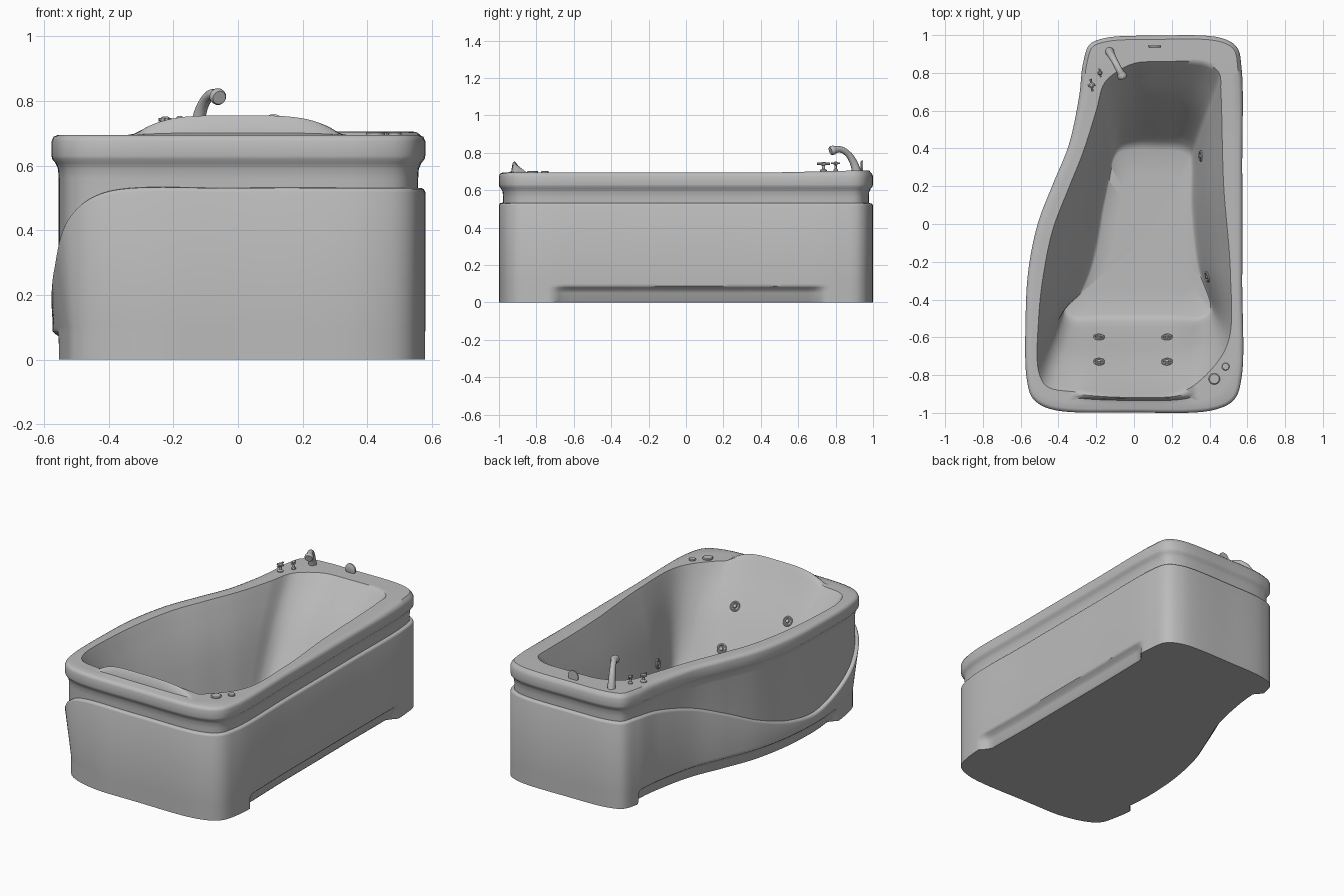
import bpy, bmesh, math
from mathutils import Vector
from mathutils.bvhtree import BVHTree

if "Cube" in bpy.data.objects:
    bpy.data.objects.remove(bpy.data.objects["Cube"])

mat = bpy.data.materials.new("plain grey")
mat.use_nodes = True
GREY = (0.5, 0.5, 0.5, 1)
mat.diffuse_color = GREY
mat.node_tree.nodes["Principled BSDF"].inputs["Base Color"].default_value = GREY

STEPS = 16


def finish(name, bm, angle=35):
    bmesh.ops.recalc_face_normals(bm, faces=bm.faces)
    mesh = bpy.data.meshes.new(name)
    bm.to_mesh(mesh)
    mesh.materials.append(mat)
    mesh.shade_smooth()
    mesh.set_sharp_from_angle(angle=math.radians(angle))
    ob = bpy.data.objects.new(name, mesh)
    bpy.context.collection.objects.link(ob)


def spline(points):
    """Closed centripetal spline through the points."""
    pts, out, n = [Vector(p) for p in points], [], len(points)
    for i in range(n):
        p = [pts[(i + k - 1) % n] for k in range(4)]
        t = [0]
        for a, b in zip(p, p[1:]):
            t.append(t[-1] + (b - a).length ** 0.5)
        for s in range(STEPS):
            u = t[1] + (t[2] - t[1]) * s / STEPS
            a = [p[j].lerp(p[j + 1], (u - t[j]) / (t[j + 1] - t[j])) for j in range(3)]
            b = [a[j].lerp(a[j + 1], (u - t[j]) / (t[j + 2] - t[j])) for j in range(2)]
            out.append(b[0].lerp(b[1], s / STEPS))
    return out


def loft(bm, rings):
    vs = [[bm.verts.new(p) for p in r] for r in rings]
    n = len(vs[0])
    for a, b in zip(vs, vs[1:]):
        for i in range(n):
            j = (i + 1) % n
            bm.faces.new((a[i], a[j], b[j], b[i]))
    bm.faces.new(vs[0])
    bm.faces.new(vs[-1])


def smooth(v, lo, hi):
    u = min(max((v - lo) / (hi - lo), 0), 1)
    return u * u * (3 - 2 * u)


# Plan outlines, anticlockwise from the front centre, matched point for point
OUTER = [(0, -.998), (.42, -.985), (.53, -.93), (.57, -.81), (.573, -.3), (.573, .3),
         (.57, .82), (.545, .935), (.46, .985), (.1, .997), (-.15, .985), (-.235, .95),
         (-.27, .85), (-.29, .68), (-.345, .42), (-.43, .21), (-.51, 0), (-.56, -.25),
         (-.574, -.5), (-.568, -.82), (-.525, -.935), (-.42, -.985)]
OPENING = [(0, -.91), (.25, -.89), (.4, -.78), (.5, -.62), (.51, -.25), (.475, .2),
           (.46, .7), (.45, .8), (.38, .85), (.15, .86), (0, .85), (-.1, .8),
           (-.16, .74), (-.2, .6), (-.27, .38), (-.35, .18), (-.43, -.03), (-.48, -.27),
           (-.505, -.5), (-.505, -.78), (-.46, -.86), (-.3, -.89)]
FLOOR = [(0, -.5), (.2, -.5), (.36, -.5), (.41, -.46), (.345, -.22), (.31, .1),
         (.31, .33), (.3, .38), (.25, .41), (.12, .42), (0, .42), (-.08, .4),
         (-.11, .36), (-.13, .28), (-.145, .2), (-.17, .08), (-.2, -.1), (-.24, -.25),
         (-.3, -.38), (-.37, -.46), (-.33, -.5), (-.18, -.5)]
# Height of the apron's top edge: level, with a sweep down along the curved side
EDGE = [.53] * 13 + [.51, .44, .35, .25, .17, .15, .29, .44, .515]

outer = spline([(x, y, e) for (x, y), e in zip(OUTER, EDGE)])
opening = spline([(x, y, 0) for x, y in OPENING])
floor = spline([(x, y, 0) for x, y in FLOOR])
count = len(outer)


def inward(i):
    d = outer[(i + 1) % count] - outer[i - 1]
    return Vector((-d.y, d.x, 0)).normalized()


normals = [inward(i) for i in range(count)]


def skin(offset, height):
    """Outer ring; offset and height are numbers or functions of the point."""
    ring = []
    for p, n in zip(outer, normals):
        o = offset(p) if callable(offset) else offset
        q = p + n * o
        ring.append(Vector((q.x, q.y, height(p) if callable(height) else height)))
    return ring


def taper(p):
    """Lean of the front corner under the swept edge."""
    return .035 * smooth(-p.y, .45, .9) * smooth(-p.x, .2, .55)


def toe(depth):
    def offset(p):
        start, end = (-.71, .75) if p.x > 0 else (-.7, .86)
        side = p.x > .5 or p.x < -.2
        recess = smooth(p.y, start, start + .05) * (1 - smooth(p.y, end - .06, end))
        return depth * recess * side + taper(p)
    return offset


def deck(s, bump):
    """Ring across the rim top, from outer edge to basin edge."""
    ring = []
    for p, n, q in zip(outer, normals, opening):
        r = (p + n * .02).lerp(q, s)
        dome = max(0, 1 - (r.x / .32) ** 4) * (r.y < -.7)
        r.z = .695 + .06 * dome * bump + .01 * smooth(r.y, .4, .95)
        ring.append(r)
    return ring


def basin(t, z):
    ring = []
    for a, r, b in zip(opening, deck(1, .8), floor):
        q = a.lerp(b, t)
        q.z = z + (r.z - .695) * max(0, 1 - t) ** 4
        ring.append(q)
    return ring


# Tub: apron with toe recesses, neck, rolled rim and basin in one skin
rings = [skin(toe(.05), 0), skin(toe(.042), .01), skin(toe(.036), .05),
         skin(toe(.025), .068), skin(toe(.008), .08), skin(toe(0), .088),
         skin(toe(0), .1),
         skin(0, lambda p: p.z - .012), skin(.004, lambda p: p.z - .003),
         skin(.01, lambda p: p.z), skin(.022, lambda p: p.z + .001),
         skin(.022, lambda p: max(p.z + .02, .56)), skin(.02, .59), skin(.012, .608),
         skin(.002, .62), skin(0, .63), skin(0, .675), skin(.006, .689),
         deck(0, 0), deck(.4, 0), deck(.65, .1), deck(.76, .85), deck(.88, 1), deck(1, .8)]
for t, z in ((.04, .678), (.1, .65), (.25, .58), (.44, .49), (.6, .39), (.76, .28),
             (.88, .2), (.96, .15), (1.01, .132), (1.06, .125)):
    rings.append(basin(t, z))
centre = Vector((.08, -.05, .12))
for f in (.3, .6, .9):
    rings.append([p.lerp(centre, f) for p in basin(1.06, .125)])
bm = bmesh.new()
loft(bm, rings)
finish("tub", bm, 45)
surface = BVHTree.FromBMesh(bm)
bm.free()


def lathe(name, profile, loc, axis, sides=24):
    """Turned part from (radius, height) pairs along an axis."""
    turn = Vector(axis).to_track_quat('Z', 'Y')
    bm = bmesh.new()
    loft(bm, [[Vector(loc) + turn @ Vector((r * math.cos(a), r * math.sin(a), h))
               for a in (math.tau * k / sides for k in range(sides))]
              for r, h in profile])
    finish(name, bm)
    bm.free()


def on_surface(x, y):
    loc, n = surface.ray_cast(Vector((x, y, 2)), Vector((0, 0, -1)))[:2]
    return loc, n if n.z > 0 else -n


# Massage jets: four in the backrest, two in the straight side wall
JET = [(.03, -.01), (.03, .004), (.026, .008), (.021, .008), (.017, .002),
       (.012, .002), (.01, .01), (.005, .012)]
spots = [(x, y) for x in (-.185, .175) for y in (-.6, -.73)] + [(.355, .36), (.39, -.28)]
for k, (x, y) in enumerate(spots):
    loc, n = on_surface(x, y)
    lathe(f"jet_{k + 1}", JET, loc, n)

# Control buttons on the front corner
for name, x, y, r in (("large_button", .425, -.82, .03), ("small_button", .485, -.755, .02)):
    loc, n = on_surface(x, y)
    lathe(name, [(r, -.01), (r, .005), (r * .85, .009)], loc, (0, 0, 1))

# Upright round overflow plate
lathe("overflow_plate", [(.034, 0), (.034, .008), (.028, .012)], (.11, .946, .725), (0, -1, 0))


# Taps with a long lever crossed by a short one
def tap(name, x, y, s):
    loc, n = on_surface(x, y)
    lathe(name + "_stem", [(.018 * s, -.005), (.018 * s, .006), (.009 * s, .012),
                           (.009 * s, .03), (.015 * s, .034), (.015 * s, .045),
                           (.008 * s, .05)], loc, (0, 0, 1), 16)
    for part, reach, axis in (("lever", .034, (.15, -1, 0)), ("crossbar", .02, (1, .15, 0))):
        lathe(f"{name}_{part}", [(.006 * s, -reach * s), (.006 * s, reach * s)],
              loc + Vector((0, 0, .04)), axis, 10)


tap("front_tap", -.225, .735, 1)
tap("rear_tap", -.18, .8, .7)

# Arched spout with a flared head
curve = bpy.data.curves.new("spout", 'CURVE')
curve.dimensions = '3D'
curve.bevel_depth = .02
curve.bevel_resolution = 4
curve.use_fill_caps = True
path = [(-.13, .915, .69, 1.25), (-.12, .895, .75, 1), (-.104, .865, .795, .85),
        (-.083, .825, .818, .85), (-.065, .79, .817, 1)]
line = curve.splines.new('BEZIER')
line.bezier_points.add(len(path) - 1)
for bp, (x, y, z, r) in zip(line.bezier_points, path):
    bp.co, bp.radius = (x, y, z), r
    bp.handle_left_type = bp.handle_right_type = 'AUTO'
curve.materials.append(mat)
spout = bpy.data.objects.new("spout", curve)
bpy.context.collection.objects.link(spout)
lathe("spout_head", [(.018, -.012), (.025, 0), (.025, .014), (.021, .02)],
      (-.065, .79, .815), (.35, -.85, -.25))
